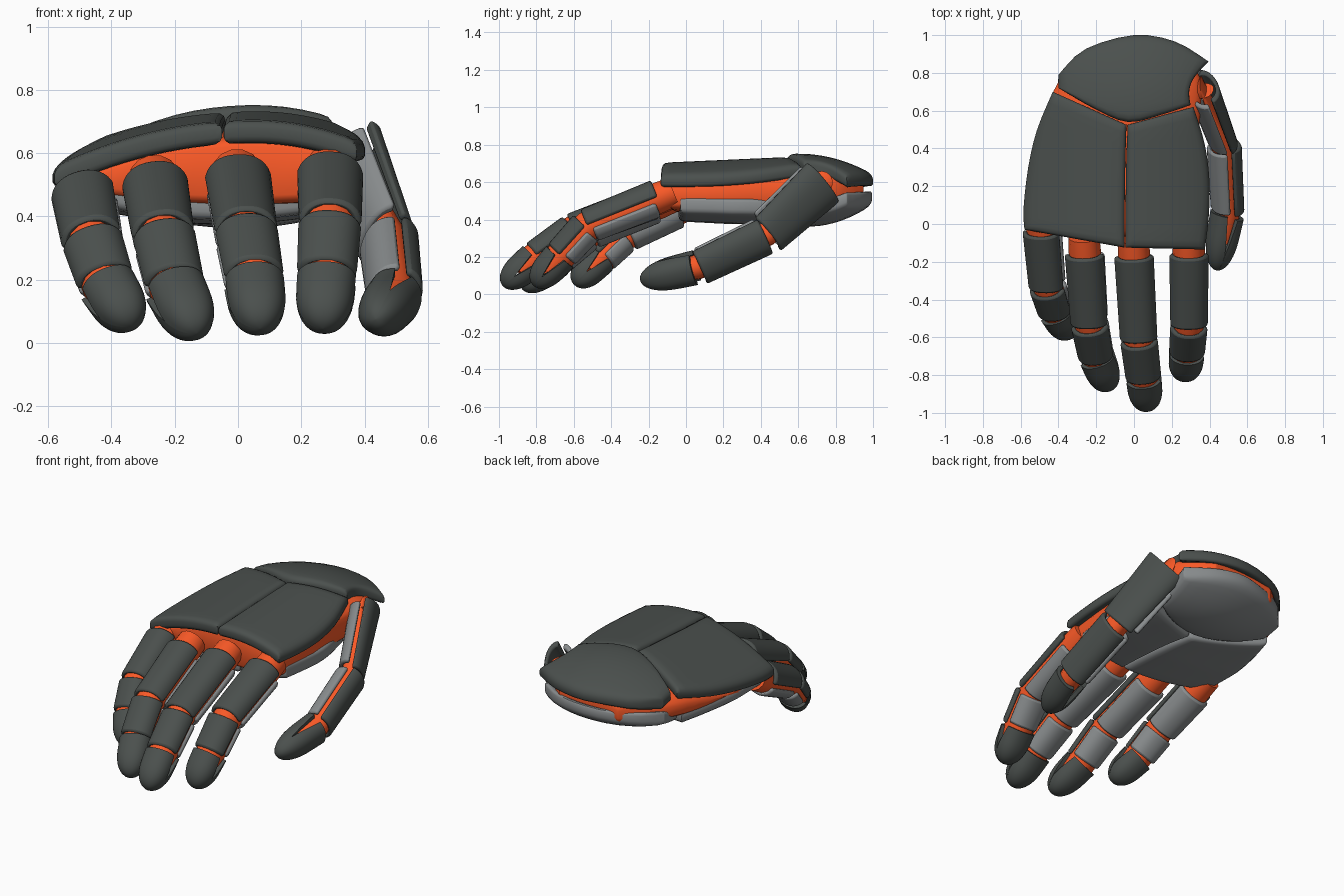
import bpy, bmesh, math
from mathutils import Vector as V

if "Cube" in bpy.data.objects:
    bpy.data.objects.remove(bpy.data.objects["Cube"])


def material(name, rgb):
    m = bpy.data.materials.new(name)
    m.diffuse_color = (*rgb, 1)
    m.use_nodes = True
    m.node_tree.nodes["Principled BSDF"].inputs["Base Color"].default_value = m.diffuse_color
    return m


DARK = material("dark_armour", (0.07, 0.08, 0.075))
GREY = material("grey_armour", (0.25, 0.265, 0.27))
ORANGE = material("orange_core", (0.95, 0.10, 0.02))


def finish(obj, mat, angle=50):
    bpy.ops.object.select_all(action='DESELECT')
    obj.select_set(True)
    bpy.context.view_layer.objects.active = obj
    bpy.ops.object.shade_smooth_by_angle(angle=math.radians(angle))
    obj.data.materials.append(mat)


def solid(name, outer, inner, mat, bevel=0):
    """Close two equal vertex grids into one solid."""
    n, m = len(outer), len(outer[0])
    verts = [p for g in (outer, inner) for row in g for p in row]
    k = n * m
    faces = []
    for i in range(n - 1):
        for j in range(m - 1):
            q = [i * m + j, i * m + j + 1, (i + 1) * m + j + 1, (i + 1) * m + j]
            faces += [q, [k + a for a in reversed(q)]]
    rim = [j for j in range(m)] + [i * m + m - 1 for i in range(1, n)]
    rim += [(n - 1) * m + j for j in range(m - 2, -1, -1)] + [i * m for i in range(n - 2, 0, -1)]
    for a, b in zip(rim, rim[1:] + rim[:1]):
        faces.append([b, a, k + a, k + b])
    me = bpy.data.meshes.new(name)
    me.from_pydata(verts, [], faces)
    bm = bmesh.new()
    bm.from_mesh(me)
    bmesh.ops.remove_doubles(bm, verts=bm.verts, dist=1e-5)
    bmesh.ops.recalc_face_normals(bm, faces=bm.faces)
    bm.to_mesh(me)
    bm.free()
    obj = bpy.data.objects.new(name, me)
    bpy.context.collection.objects.link(obj)
    finish(obj, mat)
    if bevel:
        b = obj.modifiers.new("soft_edges", 'BEVEL')
        b.width, b.segments, b.limit_method = bevel, 2, 'ANGLE'
        b.angle_limit = math.radians(55)


def chain(pts, t):
    """Smooth curve through a short list of points."""
    f = t * (len(pts) - 1)
    i = min(int(f), len(pts) - 2)
    f -= i
    p = [V(pts[min(max(j, 0), len(pts) - 1)]) for j in range(i - 1, i + 3)]
    return 0.5 * (2 * p[1] + (p[2] - p[0]) * f + (2 * p[0] - 5 * p[1] + 4 * p[2] - p[3]) * f * f
                  + (3 * p[1] - p[0] - 3 * p[2] + p[3]) * f ** 3)


PARAM = [0, .012, .04, .09] + [.18 + .08 * i for i in range(9)] + [.91, .96, .988, 1]


def patch(name, left, right, top, bottom, mat, soft=0.025, notch=0):
    """Pillow-edged plate between two outline curves; notch hollows its +x end."""
    drop = {0: 1, 1: .5, 2: .13}
    up, low = [], []
    last = len(PARAM) - 1
    for i, t in enumerate(PARAM):
        a, b = chain(left, t), chain(right, t)
        up.append([])
        low.append([])
        for j, s in enumerate(PARAM):
            p = a.lerp(b, s)
            p.x -= notch * math.sin(math.pi * s) * t ** 6
            e = soft * max(drop.get(min(i, last - i), 0), drop.get(min(j, last - j), 0))
            up[-1].append((p.x, p.y, top(p.x, p.y) - e))
            low[-1].append((p.x, p.y, bottom(p.x, p.y) + e))
    solid(name, up, low, mat)


def shell(name, p0, p1, up, size, arc, mat, tip=False, taper=0.95):
    """Curved armour piece round the axis p0-p1, spanning the given arc in degrees."""
    d = (p1 - p0).normalized()
    side = d.cross(up).normalized()
    u = side.cross(d)
    rows = 14 if tip else 5
    outer, inner = [], []
    for i in range(rows + 1):
        t = i / rows
        t = 1 - (1 - t) ** 1.6 if tip else t
        s = max(0, (t - 0.3) / 0.7)
        r = max(0.02, (1 - s ** 2.5) ** 0.5 * (0.98 - .1 * t)) if tip else 1 + (taper - 1) * t
        # side slits close towards a fingertip
        close = 17 * min(1, t / 0.65) if tip else 0
        a0, a1 = arc[0] - close, arc[1] + close
        k = 0 if tip and i == rows else 0.74
        ro, ri = [], []
        for j in range(17):
            a = math.radians(a0 + (a1 - a0) * j / 16)
            f = lambda x: math.copysign(abs(x) ** 0.88, x)
            off = side * f(math.sin(a)) * size[0] * r + u * f(math.cos(a)) * size[1] * r
            c = p0.lerp(p1, t)
            ro.append(c + off)
            ri.append(c + off * k)
        outer.append(ro)
        inner.append(ri)
    solid(name, outer, inner, mat, 0 if tip else 0.012)


def core(name, pts, radii):
    cu = bpy.data.curves.new(name, 'CURVE')
    cu.dimensions, cu.bevel_depth, cu.bevel_resolution, cu.use_fill_caps = '3D', 1, 5, True
    sp = cu.splines.new('POLY')
    sp.points.add(len(pts) - 1)
    for q, p, r in zip(sp.points, pts, radii):
        q.co, q.radius = (*p, 1), r
    obj = bpy.data.objects.new(name, cu)
    bpy.context.collection.objects.link(obj)
    bpy.ops.object.select_all(action='DESELECT')
    obj.select_set(True)
    bpy.context.view_layer.objects.active = obj
    bpy.ops.object.convert(target='MESH')
    finish(bpy.context.object, ORANGE)


def digit(name, pts, up, sizes, gap=0.012, root=0.09, fat=1.0):
    """Two armoured segments, a slit fingertip and an orange core."""
    p, up = [V(q) for q in pts], V(up)
    for i, part in enumerate(("base", "middle")):
        d = (p[i + 1] - p[i]).normalized()
        shell(f"{name}_{part}_top", p[i] + d * gap * (i and 0.6), p[i + 1] - d * (gap - 0.016 + 0.008 * i),
              up, sizes[i], (-84, 84), DARK, taper=0.95 - 5 * max(0, sizes[i][0] - .12))
        shell(f"{name}_{part}_under", p[i] + d * (gap + 0.01), p[i + 1] - d * (gap + 0.008), up,
              [s * 0.97 for s in sizes[i]], (98, 262), GREY)
    d = (p[3] - p[2]).normalized()
    shell(f"{name}_tip_top", p[2] + d * gap, p[3], up, sizes[2], (-73, 73), DARK, True)
    shell(f"{name}_tip_under", p[2] + d * (gap - 0.012), p[3], up, sizes[2], (107, 253), DARK, True)
    r = [min(s) * fat for s in sizes]
    end = p[2].lerp(p[3], 0.5)
    start = p[0] + (p[0] - p[1]).normalized() * root
    core(f"{name}_core", [start, p[0], p[1], p[2], end],
         [r[0] * .8, r[0] * .84, r[1] * .86, r[2] * .88, r[2] * .72])


# Fingers: knuckle, two joints and tip
S = [(0.107, 0.102), (0.102, 0.097), (0.098, 0.094)]
SMALL = [(0.104, 0.10), (0.099, 0.094), (0.093, 0.09)]
digit("little_finger", [(-.485, -.03, .46), (-.458, -.325, .315), (-.415, -.46, .185), (-.335, -.595, .055)],
      (-.33, 0, 1), SMALL)
digit("ring_finger", [(-.26, -.15, .485), (-.235, -.52, .33), (-.2, -.695, .175), (-.13, -.875, .03)],
      (-.14, 0, 1), S)
digit("middle_finger", [(0, -.16, .505), (.025, -.60, .34), (.05, -.805, .195), (.07, -.98, .045)],
      (-.03, 0, 1), S)
digit("index_finger", [(.29, -.15, .515), (.29, -.525, .365), (.28, -.67, .205), (.268, -.815, .045)],
      (.05, 0, 1), S)

# Thumb, armour facing outwards
digit("thumb", [(.36, .725, .60), (.475, .43, .32), (.495, .06, .145), (.435, -.245, .075)],
      (.93, .1, -.32), [(.145, .085), (.108, .09), (.094, .09)], 0.018, -0.03, 0.84)


# Back of the hand
def back_z(x, y):
    arch = 0.38 * min(0, x - .05) ** 2 + 0.6 * max(0, x - .05) ** 2
    return 0.705 + 0.045 * (y + .1) - arch


def wrist_z(x, y):
    arch = 0.5 * min(0, x - .05) ** 2 + 0.6 * max(0, x - .05) ** 2
    return 0.752 - 0.11 * ((y - .6) / .4) ** 2 - arch


patch("back_plate_outer", [(-.58, -.03), (-.585, .08), (-.56, .3), (-.513, .5), (-.43, .70)],
      [(-.05, -.125), (-.05, .03), (-.048, .2), (-.045, .36), (-.04, .525)],
      back_z, lambda x, y: back_z(x, y) - .075, DARK)
patch("back_plate_inner", [(-.045, -.125), (-.045, .03), (-.043, .2), (-.04, .36), (-.033, .525)],
      [(.375, -.135), (.395, .03), (.40, .22), (.375, .42), (.315, .62)],
      back_z, lambda x, y: back_z(x, y) - .075, DARK)
patch("wrist_plate", [(-.40, .72), (-.2, .605), (-.03, .54), (.15, .58), (.30, .63)],
      [(-.40, .79), (-.26, .925), (0, 1.0), (.22, .965), (.395, .86)],
      wrist_z, lambda x, y: wrist_z(x, y) - .075, DARK, notch=.045)

# Orange body between the plates
patch("palm_core", [(-.55, -.02), (-.54, .25), (-.475, .55), (-.385, .78), (-.2, .95)],
      [(.34, -.10), (.365, .2), (.345, .5), (.35, .78), (.2, .95)],
      lambda x, y: min(back_z(x, y), wrist_z(x, max(y, .6))) - .055,
      lambda x, y: .435 + .15 * x * x + .1 * max(0, y - .6), ORANGE, 0.03)


# Underside pads
def palm_z(x, y):
    return 0.375 + 0.29 * (x + .05) ** 2 + 0.05 * max(0, .25 - y)


def heel_z(x, y):
    return 0.362 + 0.5 * x * x + 0.12 * ((y - .65) / .35) ** 2


patch("palm_pad_outer", [(-.555, -.01), (-.54, .25), (-.495, .45), (-.425, .65)],
      [(.04, -.04), (.04, .14), (.03, .32), (0, .49)],
      lambda x, y: palm_z(x, y) + .08, palm_z, GREY)
patch("palm_pad_inner", [(.05, -.04), (.05, .14), (.04, .32), (.01, .49)],
      [(.35, -.03), (.37, .15), (.37, .35), (.31, .58)],
      lambda x, y: palm_z(x, y) + .09, palm_z, GREY)
patch("heel_pad", [(-.41, .67), (-.2, .57), (0, .51), (.18, .54), (.33, .62)],
      [(-.40, .78), (-.26, .915), (0, .995), (.2, .96), (.36, .86)],
      lambda x, y: heel_z(x, y) + .085, heel_z, GREY)
